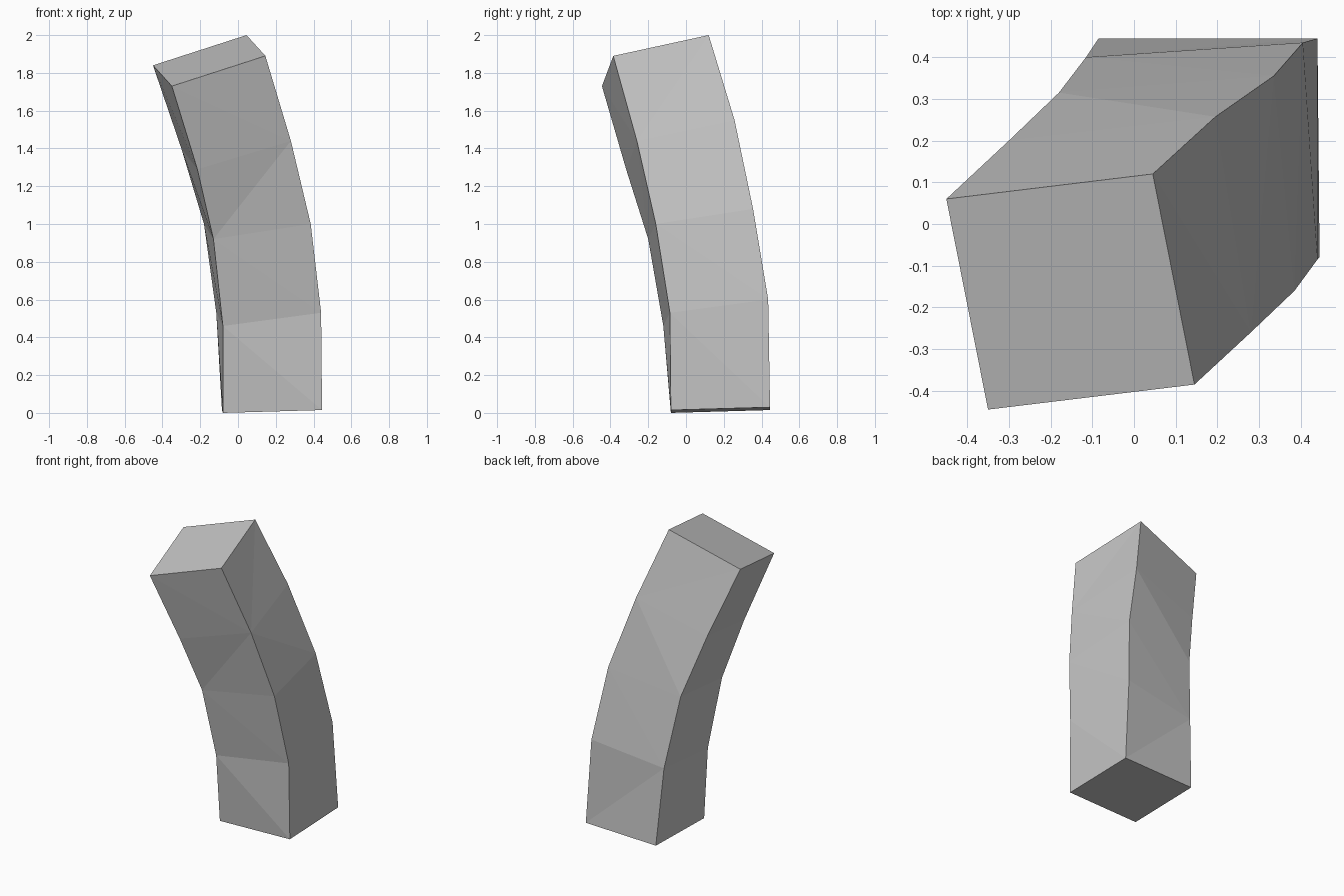
import bpy
import bmesh
from mathutils import Vector

default_cube = bpy.data.objects.get("Cube")
if default_cube:
    bpy.data.objects.remove(default_cube, do_unlink=True)

# One plain grey for the whole beam
grey = bpy.data.materials.new("plain grey")
grey.use_nodes = True
colour = (0.55, 0.55, 0.55, 1)
grey.diffuse_color = colour
grey.node_tree.nodes["Principled BSDF"].inputs["Base Color"].default_value = colour

# Cross-sections from bottom to top: front right, front left and back right corners.
# Each section is a parallelogram, so the remaining corner follows from these.
SECTIONS = [
    ((-.08, -.08, 0), (.445, -.08, .015), (-.085, .445, .015)),
    ((-.08, -.12, .46), (.44, -.085, .53), (-.115, .4, .53)),
    ((-.13, -.2, .92), (.385, -.16, 1), (-.18, .315, 1)),
    ((-.215, -.317, 1.29), (.28, -.26, 1.44), (-.3, .2, 1.4)),
    ((-.35, -.445, 1.73), (.145, -.385, 1.89), (-.45, .06, 1.84)),
]

# Direction of the crease across each twisted panel, bottom to top
CREASES = {
    "front": "fall fall rise fall",
    "left": "fall fall fall rise",
    "back": "rise fall fall rise",
    "right": "fall fall fall fall",
}


def add_ring(bm, section):
    """Add the four corners of one section, counter-clockwise from above."""
    front_right, front_left, back_right = map(Vector, section)
    back_left = front_left + back_right - front_right
    corners = (front_right, front_left, back_left, back_right)
    return [bm.verts.new(corner) for corner in corners]


def add_panel(bm, low_a, low_b, high_b, high_a, crease):
    """Fill one twisted panel with two triangles."""
    if crease == "rise":
        triangles = (low_a, low_b, high_b), (low_a, high_b, high_a)
    else:
        triangles = (low_a, low_b, high_a), (low_b, high_b, high_a)
    for triangle in triangles:
        bm.faces.new(triangle)


# Bent beam lofted through its sections
bm = bmesh.new()
rings = [add_ring(bm, section) for section in SECTIONS]
for side, creases in enumerate(CREASES.values()):
    after = (side + 1) % 4
    for lower, upper, crease in zip(rings, rings[1:], creases.split()):
        add_panel(bm, lower[side], lower[after], upper[after], upper[side], crease)

# End caps
bm.faces.new(reversed(rings[0]))
bm.faces.new(rings[-1])

mesh = bpy.data.meshes.new("bent_beam")
bm.to_mesh(mesh)
bm.free()
mesh.materials.append(grey)
beam = bpy.data.objects.new("bent_beam", mesh)
bpy.context.collection.objects.link(beam)
